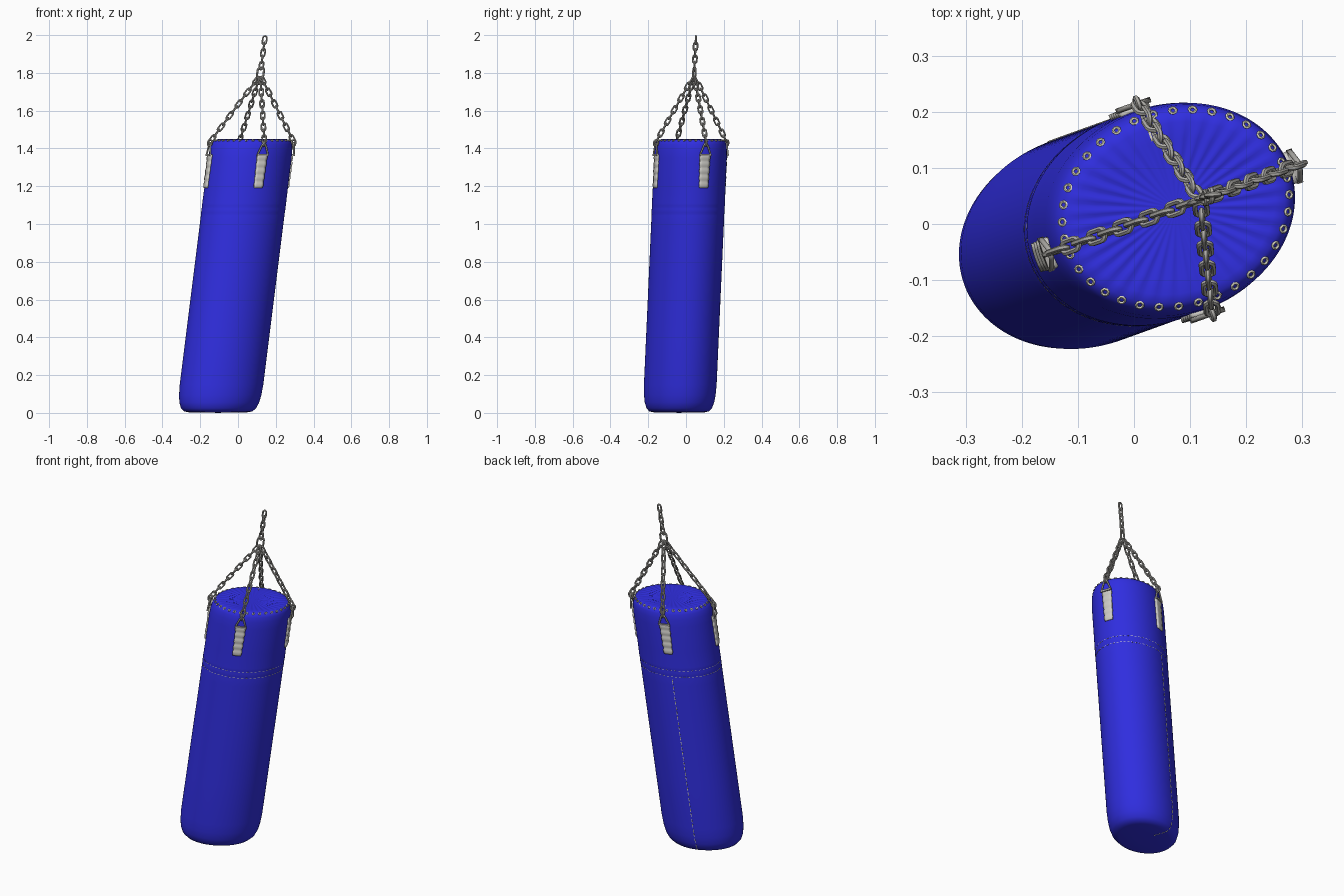
import bpy, bmesh
from math import sin, cos, pi, radians
from mathutils import Vector, Matrix

if "Cube" in bpy.data.objects:
    bpy.data.objects.remove(bpy.data.objects["Cube"])

A, B = 0.225, 0.188          # half axes of the oval bag
TURN = radians(19.5)
# upright local frame -> turned and leaning bag
LEAN = Matrix(((cos(TURN), -sin(TURN), 0.125, -0.106),
               (sin(TURN), cos(TURN), 0.045, -0.037),
               (0, 0, 1, 0), (0, 0, 0, 1)))
UP = Vector((0, 0, 1))
SIDES = [(0, "right"), (pi / 2, "back"), (pi, "left"), (3 * pi / 2, "front")]


def material(name, color, rough):
    m = bpy.data.materials.new(name)
    m.use_nodes = True
    m.diffuse_color = (*color, 1)
    node = m.node_tree.nodes["Principled BSDF"]
    node.inputs["Base Color"].default_value = (*color, 1)
    node.inputs["Roughness"].default_value = rough
    return m


BLUE = material("blue leather", (0.029, 0.027, 0.74), 0.5)
STEEL = material("chain steel", (0.42, 0.41, 0.385), 0.5)
WEB = material("grey webbing", (0.62, 0.61, 0.57), 0.7)
THREAD = material("pale thread", (0.72, 0.7, 0.58), 0.7)


def finish(bm, name, mat, angle=50):
    bmesh.ops.recalc_face_normals(bm, faces=bm.faces)
    mesh = bpy.data.meshes.new(name)
    bm.to_mesh(mesh)
    bm.free()
    mesh.transform(LEAN)
    mesh.materials.append(mat)
    ob = bpy.data.objects.new(name, mesh)
    bpy.context.collection.objects.link(ob)
    bpy.ops.object.select_all(action="DESELECT")
    ob.select_set(True)
    bpy.context.view_layer.objects.active = ob
    bpy.ops.object.shade_smooth_by_angle(angle=radians(angle))
    return ob


def oval(t, z, r=1.0, out=0.0):
    """Point on the bag at angle t, pushed outward."""
    return Vector((A * r * cos(t), B * r * sin(t), z)) + normal(t) * out


def normal(t):
    return Vector((cos(t) / A, sin(t) / B, 0)).normalized()


def loop_tube(bm, pts, plane, radius, sides=6):
    """Round wire along a closed flat loop."""
    n = len(pts)
    rings = []
    for i, p in enumerate(pts):
        side = (pts[(i + 1) % n] - pts[i - 1]).normalized().cross(plane)
        rings.append([bm.verts.new(p + radius * (plane * cos(a) + side * sin(a)))
                      for a in (2 * pi * k / sides for k in range(sides))])
    for i in range(n):
        r, q = rings[i], rings[(i + 1) % n]
        for k in range(sides):
            j = (k + 1) % sides
            bm.faces.new((r[k], r[j], q[j], q[k]))


def link(bm, c, along, across, half, width, wire, steps=7):
    """Stadium-shaped ring; half is the straight half length."""
    pts = []
    for s in (1, -1):
        for k in range(steps):
            a = pi * k / (steps - 1)
            pts.append(c + s * (along * (half + width * sin(a)) + across * width * cos(a)))
    loop_tube(bm, pts, along.cross(across), wire)


def chain(bm, start, end, count, wire=0.005, width=0.0105):
    along = (end - start).normalized()
    pitch = (end - start).length / count
    u = along.cross(Vector((0.3, 1, 0.1))).normalized()
    v = along.cross(u)
    half = max(0.002, pitch / 2 + wire - width)
    for i in range(count):
        link(bm, start + along * pitch * (i + 0.5), along,
             v if i % 2 else u, half, width, wire)


def box(bm, c, x, y, z):
    """Box with half extents given as vectors."""
    m = Matrix((x, y, z)).transposed().to_4x4()
    bmesh.ops.create_cube(bm, size=2, matrix=Matrix.Translation(c) @ m)


# Bag body: oval lathe with a softly lipped seam and a pleated top
PROFILE = [(0.3, 0.003), (0.7, 0.003), (0.82, 0.008), (0.9, 0.025), (0.955, 0.055),
           (0.985, 0.095), (1, 0.15), (1, 0.4), (1, 0.7), (1, 1.0), (1, 1.045),
           (0.997, 1.052), (1.003, 1.06), (1.003, 1.08),
           (0.998, 1.089), (1.005, 1.097), (1.003, 1.11), (1, 1.2),
           (1, 1.35), (0.988, 1.395), (0.965, 1.422), (0.935, 1.437), (0.88, 1.446),
           (0.8, 1.449), (0.65, 1.448), (0.45, 1.447), (0.2, 1.446)]
SEGS = 180
bm = bmesh.new()
rings = []
for r, z in PROFILE:
    fold = 0.0016 * sin(pi * r) if z > 1.44 and r > 0.4 else 0
    rings.append([bm.verts.new(oval(t, z + fold * cos(36 * t), r))
                  for t in (2 * pi * k / SEGS for k in range(SEGS))])
for lo, hi in zip(rings, rings[1:]):
    for k in range(SEGS):
        j = (k + 1) % SEGS
        bm.faces.new((lo[k], lo[j], hi[j], hi[k]))
for ring, z in ((rings[0], 0), (rings[-1], 1.446)):
    mid = bm.verts.new((0, 0, z))
    for k in range(SEGS):
        bm.faces.new((ring[k], ring[(k + 1) % SEGS], mid))
finish(bm, "bag_body", BLUE, 60)

# Eyelets around the top edge
bm = bmesh.new()
for k in range(36):
    t = 2 * pi * (k + 0.5) / 36
    n = (normal(t) * 0.55 + UP).normalized()
    tan = UP.cross(n).normalized()
    up = n.cross(tan)
    c = oval(t, 1.443, 0.915)
    ring = [c + 0.006 * (tan * cos(a) + up * sin(a)) for a in (pi * i / 4 for i in range(8))]
    loop_tube(bm, ring, n, 0.0027, 5)
finish(bm, "eyelets", THREAD)

# Stitches: two rows tucked under the seam lips
bm = bmesh.new()
for z in (1.053, 1.09):
    for k in range(60):
        t = 2 * pi * k / 60
        n = normal(t)
        box(bm, oval(t, z, 0.998), n * 0.0008, UP.cross(n) * 0.006, UP * 0.0012)
finish(bm, "seam_stitches", THREAD)

# Stitches down the back, running on across both ends
bm = bmesh.new()
X = Vector((1, 0, 0))
for (r0, z0), (r1, z1) in zip(PROFILE, PROFILE[1:]):
    if 1.045 < z1 < 1.448:
        continue
    a, b = oval(pi / 2, z0, r0), oval(pi / 2, z1, r1)
    way = (b - a).normalized()
    count = max(1, round((b - a).length / 0.03))
    for k in range(count):
        box(bm, a.lerp(b, (k + 0.5) / count), X * 0.0018,
            X.cross(way) * 0.0018, (b - a) * 0.33 / count)
finish(bm, "back_stitches", THREAD)

# Four straps, their triangle rings and the chains rising to the hook ring
APEX = Vector((0, 0, 1.775))
for t, side in SIDES:
    n = normal(t)
    tan = UP.cross(n)
    turn_radius = A if abs(sin(t)) > 0.5 else B

    bm = bmesh.new()
    rows = []
    for i in range(29):
        f = i / 28
        bump = abs(sin(5 * pi * f))
        half = 0.022 + 0.004 * f + 0.003 * bump
        rows.append([bm.verts.new(oval(t + half * s / turn_radius, 1.19 + 0.18 * f,
                                       1, 0.007 + 0.003 * bump))
                     for s in (-1, -0.5, 0, 0.5, 1)])
    for lo, hi in zip(rows, rows[1:]):
        for k in range(4):
            bm.faces.new((lo[k], lo[k + 1], hi[k + 1], hi[k]))
    strap = finish(bm, side + "_strap", WEB)
    solid = strap.modifiers.new("thickness", "SOLIDIFY")
    solid.thickness = 0.012
    solid.offset = -1

    bm = bmesh.new()
    base = oval(t, 1.366, 1, 0.01)
    tip = oval(t, 1.425, 1, 0.01)
    corners = [base - tan * 0.03, base + tan * 0.03, tip + tan * 0.007, tip - tan * 0.007]
    pts = []
    for k, p in enumerate(corners):
        q = corners[(k + 1) % 4]
        pts += [p.lerp(q, f) for f in (0.12, 0.5, 0.88)]
    loop_tube(bm, pts, n, 0.005, 8)
    # pin through the strap loop
    box(bm, base, tan * 0.032, n * 0.005, UP * 0.005)
    link(bm, tip + UP * 0.004, UP, n, 0.005, 0.011, 0.005)
    finish(bm, side + "_triangle_ring", STEEL)

    bm = bmesh.new()
    chain(bm, tip + UP * 0.01, APEX + n * 0.008, 11)
    finish(bm, side + "_chain", STEEL)

# Hook ring and hanging chain
bm = bmesh.new()
link(bm, Vector((0, 0, 1.8)), UP, X, 0.012, 0.018, 0.0058, 9)
finish(bm, "hook_ring", STEEL)
bm = bmesh.new()
chain(bm, Vector((0, 0, 1.822)), Vector((0, 0, 1.99)), 5)
finish(bm, "hanging_chain", STEEL)
